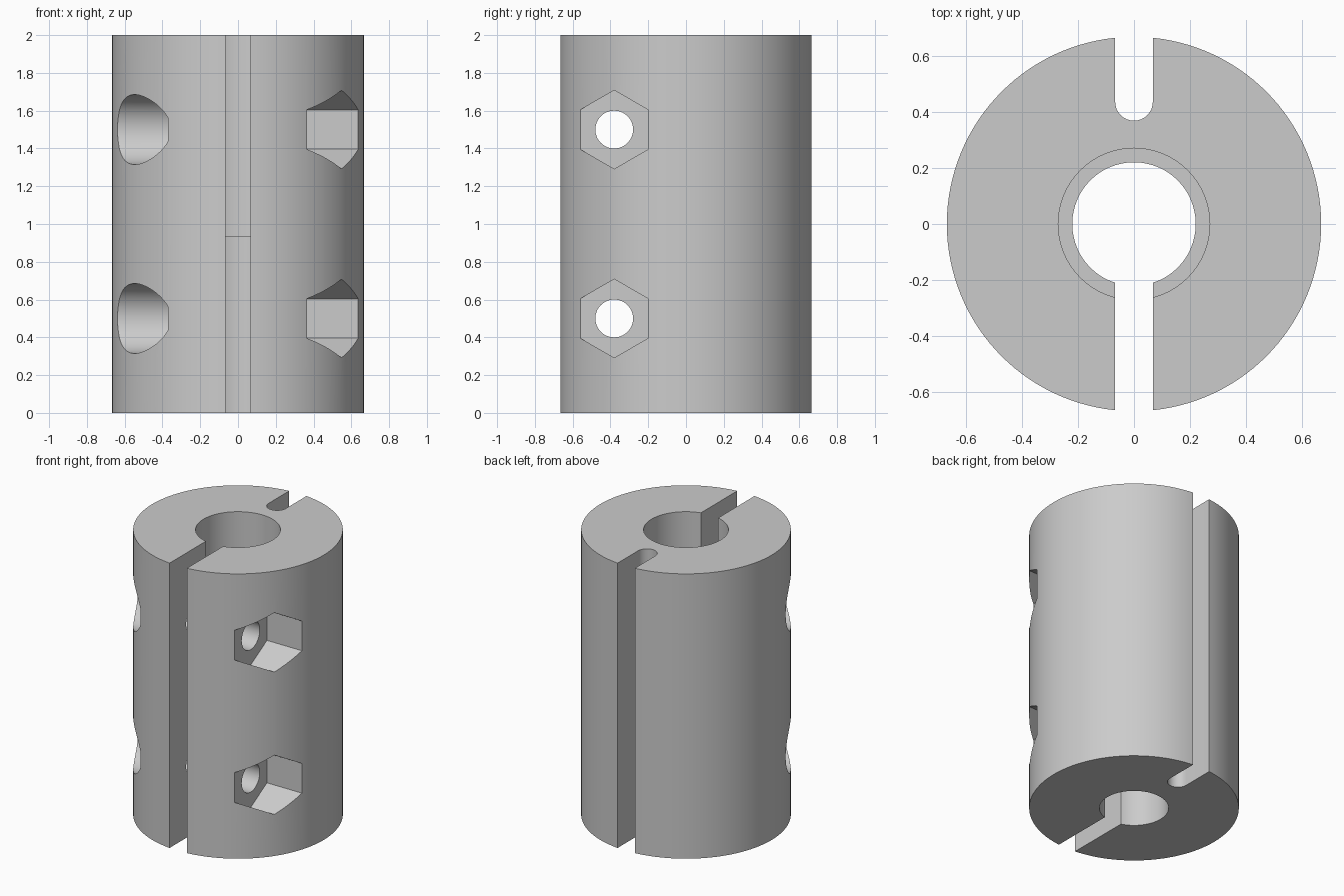
import bpy, bmesh, math
from mathutils import Matrix

if "Cube" in bpy.data.objects:
    bpy.data.objects.remove(bpy.data.objects["Cube"])

R, SLOT = 0.667, 0.067          # outer radius, slot half width
BOLT_Y, BOLT_Z = -0.38, (0.5, 1.5)


def circle(r, n, phase=0.0):
    return [(r * math.cos(phase + 2 * math.pi * i / n),
             r * math.sin(phase + 2 * math.pi * i / n)) for i in range(n)]


def prism(name, profile, lo, hi, matrix=Matrix()):
    """Extrude a 2D outline from lo to hi along local z."""
    bm = bmesh.new()
    base = bm.faces.new([bm.verts.new((x, y, lo)) for x, y in profile])
    ext = bmesh.ops.extrude_face_region(bm, geom=[base])
    top = [v for v in ext["geom"] if isinstance(v, bmesh.types.BMVert)]
    bmesh.ops.translate(bm, verts=top, vec=(0, 0, hi - lo))
    bmesh.ops.recalc_face_normals(bm, faces=bm.faces)
    bm.transform(matrix)
    mesh = bpy.data.meshes.new(name)
    bm.to_mesh(mesh)
    bm.free()
    ob = bpy.data.objects.new(name, mesh)
    bpy.context.collection.objects.link(ob)
    return ob


# Main cylinder
body = prism("clamp_coupling_body", circle(R, 128), 0, 2)

# Stepped shaft bore
cutters = [prism("lower_bore_cutter", circle(0.22, 64), -0.1, 2.1),
           prism("upper_bore_cutter", circle(0.27, 64), 0.935, 2.1)]

# Open clamping slot at the front
cutters.append(prism("front_slot_cutter",
                     [(-SLOT, -1), (SLOT, -1), (SLOT, 0), (-SLOT, 0)], -0.1, 2.1))

# Round-ended relief slot at the back
arc = [(SLOT * math.cos(a), 0.435 + SLOT * math.sin(a))
       for a in (math.pi + math.pi * i / 16 for i in range(17))]
cutters.append(prism("back_slot_cutter", arc + [(SLOT, 1), (-SLOT, 1)], -0.1, 2.1))

# Cross bolts: through hole, hexagonal nut pocket, round head pocket
for z in BOLT_Z:
    # local z runs along world x, local x along world y, local y along world z
    m = Matrix(((0, 0, 1, 0), (1, 0, 0, BOLT_Y), (0, 1, 0, z), (0, 0, 0, 1)))
    cutters += [prism("bolt_hole_cutter", circle(0.1, 48), -0.9, 0.9, m),
                prism("nut_pocket_cutter", circle(0.208, 6, math.pi / 6), 0.365, 0.9, m),
                prism("head_pocket_cutter", circle(0.185, 64), -0.9, -0.37, m)]

for c in cutters:
    mod = body.modifiers.new(c.name, "BOOLEAN")
    mod.operation = "DIFFERENCE"
    mod.solver = "EXACT"
    mod.object = c
    c.hide_render = True

# Bake the cuts and drop the cutters
bpy.context.view_layer.update()
result = bpy.data.meshes.new_from_object(
    body.evaluated_get(bpy.context.evaluated_depsgraph_get()))
body.modifiers.clear()
body.data = result
for c in cutters:
    bpy.data.objects.remove(c)

# Single metal grey
grey = bpy.data.materials.new("metal grey")
grey.diffuse_color = (0.6, 0.6, 0.6, 1)
grey.use_nodes = True
grey.node_tree.nodes["Principled BSDF"].inputs["Base Color"].default_value = grey.diffuse_color
body.data.materials.clear()
body.data.materials.append(grey)

bpy.context.view_layer.objects.active = body
body.select_set(True)
bpy.ops.object.shade_smooth_by_angle(angle=math.radians(30))
